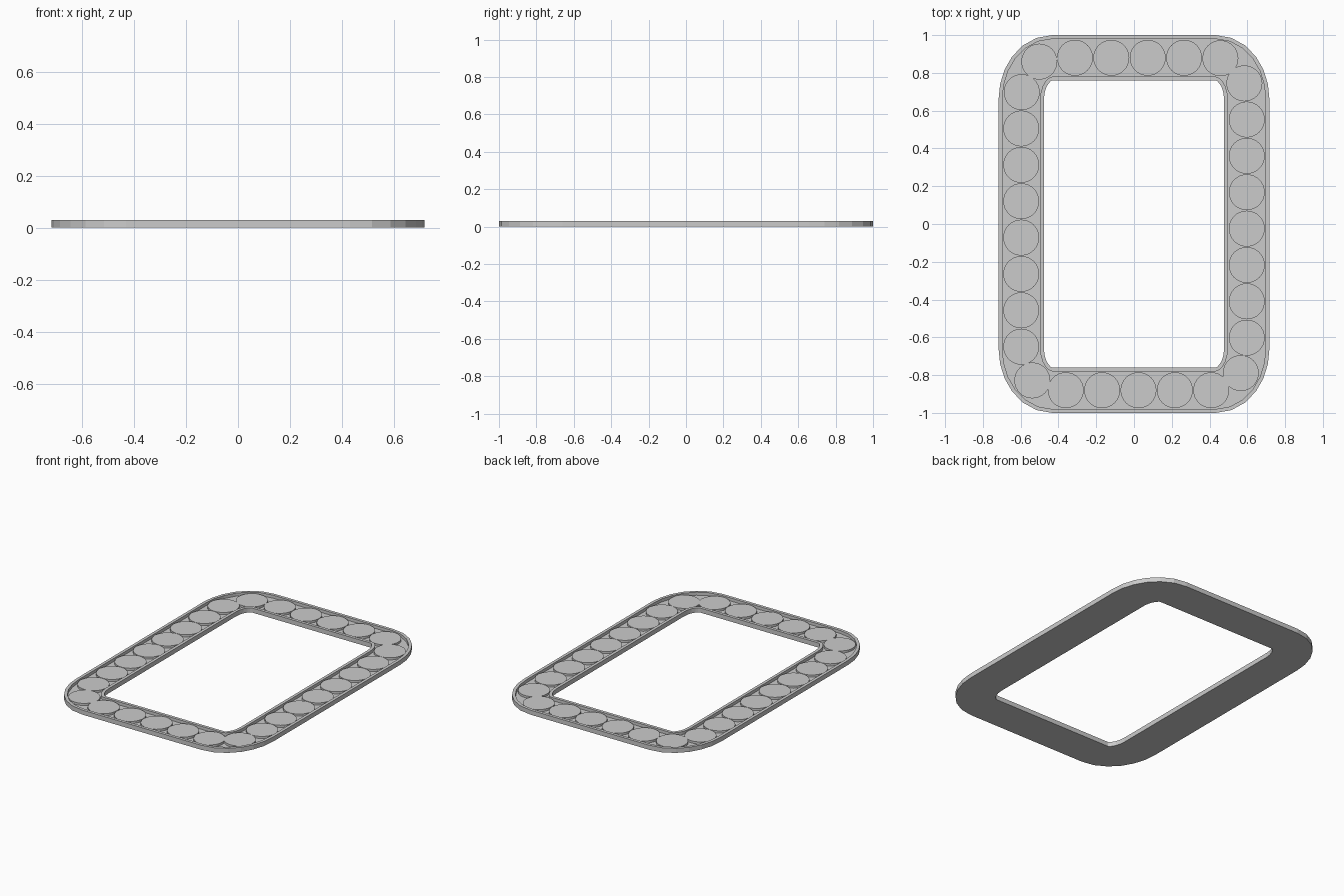
import bpy, bmesh, math
from mathutils import Vector

if "Cube" in bpy.data.objects:
    bpy.data.objects.remove(bpy.data.objects["Cube"])

HX, HY = 0.597, 0.88        # centre line half sizes
RX, RY = 0.165, 0.22        # corner radii
SEG = 6


def centre_line(seg):
    """Closed loop of (point, outward normal), clockwise from the top left corner's end."""
    out = []
    for sx, sy, a0 in ((1, 1, 90), (1, -1, 0), (-1, -1, -90), (-1, 1, -180)):
        for i in range(seg + 1):
            a = math.radians(a0 - 90 * i / seg)
            c, s = math.cos(a), math.sin(a)
            p = Vector((sx * (HX - RX) + RX * c, sy * (HY - RY) + RY * s))
            out.append((p, Vector((c / RX, s / RY)).normalized()))
    return out


def finish(bm, name):
    bmesh.ops.recalc_face_normals(bm, faces=bm.faces)
    me = bpy.data.meshes.new(name)
    bm.to_mesh(me)
    bm.free()
    ob = bpy.data.objects.new(name, me)
    bpy.context.collection.objects.link(ob)
    return ob


# Track: channel section with two raised rims swept round the loop
profile = [(-.12, 0), (.12, 0), (.12, .03), (.10, .03),
           (.10, .01), (-.10, .01), (-.10, .03), (-.12, .03)]
bm = bmesh.new()
rings = []
for p, n in centre_line(SEG):
    rings.append([bm.verts.new((*(p + n * d), z)) for d, z in profile])
for i, a in enumerate(rings):
    b = rings[(i + 1) % len(rings)]
    for j in range(len(profile)):
        k = (j + 1) % len(profile)
        bm.faces.new((a[j], a[k], b[k], b[j]))
track = finish(bm, "conveyor_track")

# Round plates, evenly spaced along the centre line
path = [p for p, n in centre_line(24)]
start = Vector((-0.12, HY))
path = [start] + path + [start]
lengths = [(b - a).length for a, b in zip(path, path[1:])]
COUNT = 29
step = sum(lengths) / COUNT


def point_at(s):
    for a, b, l in zip(path, path[1:], lengths):
        if s <= l and l > 0:
            return a.lerp(b, s / l)
        s -= l
    return path[-1]


bm = bmesh.new()
bmesh.ops.create_cone(bm, cap_ends=True, segments=32, radius1=0.095,
                      radius2=0.095, depth=0.014)
first = finish(bm, "plate")
for i in range(COUNT):
    ob = first if i == 0 else first.copy()
    if i:
        bpy.context.collection.objects.link(ob)
    ob.name = f"plate_{i + 1:02d}"
    ob.location = (*point_at(i * step), 0.017)
